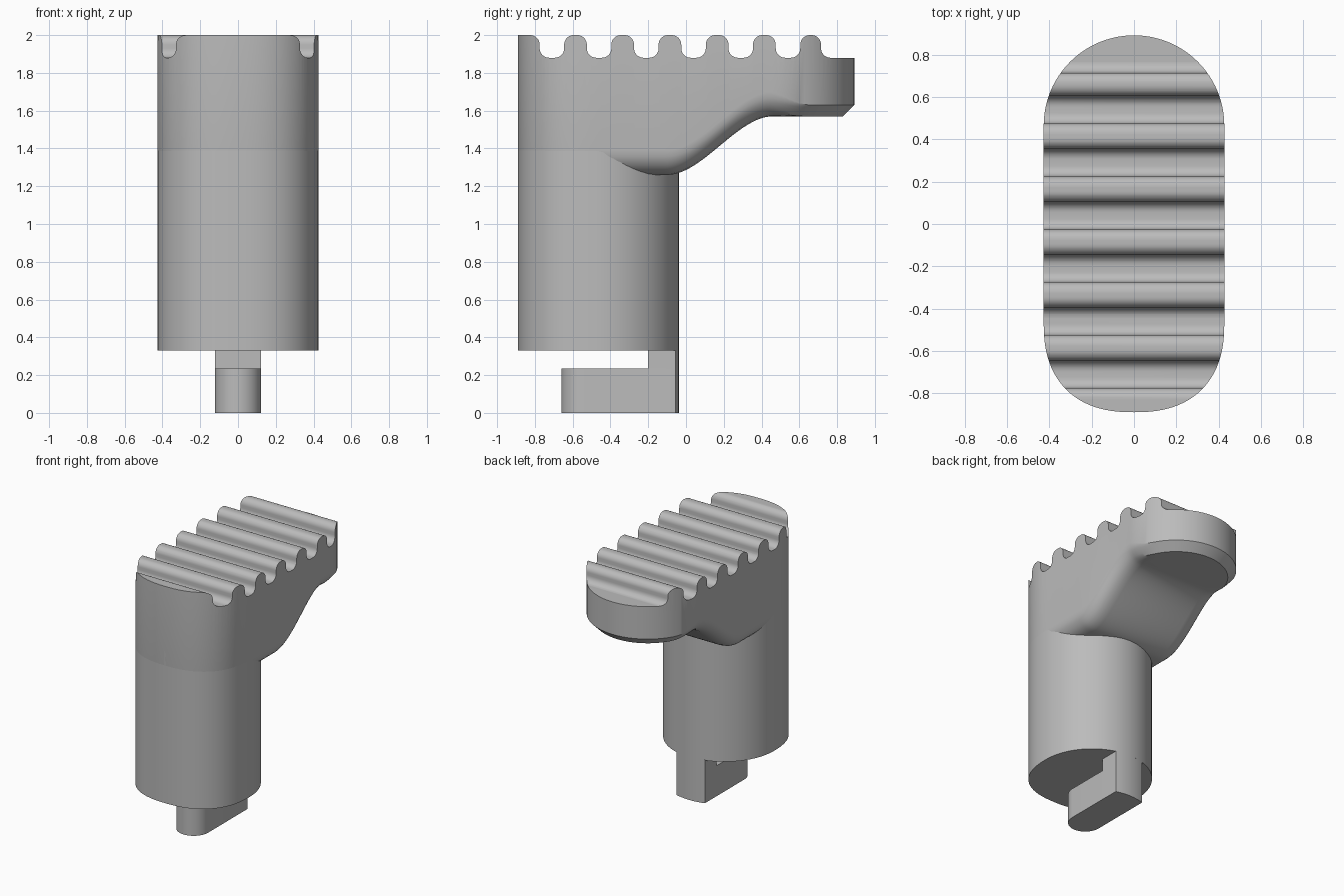
import bpy, bmesh
from math import sin, cos, pi, sqrt, radians, copysign

old = bpy.data.objects.get("Cube")
if old:
    bpy.data.objects.remove(old, do_unlink=True)

grey = bpy.data.materials.new("plain_grey")
grey.use_nodes = True
grey.diffuse_color = (0.5, 0.5, 0.5, 1)
grey.node_tree.nodes["Principled BSDF"].inputs["Base Color"].default_value = (0.5, 0.5, 0.5, 1)

HALF = 0.427      # half width of the body
MID = 0.465       # distance of the end arc centres from y = 0


def make_object(name, bm):
    bmesh.ops.remove_doubles(bm, verts=bm.verts, dist=1e-5)
    bmesh.ops.recalc_face_normals(bm, faces=bm.faces)
    mesh = bpy.data.meshes.new(name)
    bm.to_mesh(mesh)
    bm.free()
    mesh.materials.append(grey)
    obj = bpy.data.objects.new(name, mesh)
    bpy.context.collection.objects.link(obj)
    return obj


def smooth(obj):
    bpy.ops.object.select_all(action='DESELECT')
    obj.select_set(True)
    bpy.context.view_layer.objects.active = obj
    bpy.ops.object.shade_smooth_by_angle(angle=radians(30))


def prism(name, points, offset):
    """Extrude a closed loop of 3D points along an offset vector."""
    bm = bmesh.new()
    face = bm.faces.new([bm.verts.new(p) for p in points])
    grown = bmesh.ops.extrude_face_region(bm, geom=[face])["geom"]
    bmesh.ops.translate(bm, vec=offset, verts=[v for v in grown if isinstance(v, bmesh.types.BMVert)])
    return make_object(name, bm)


def front_arc(a):
    """Slightly squared front curve; a runs from the tip (0) to the side (pi/2)."""
    e = 2 / 2.4
    return HALF * sin(a) ** e, -MID - (0.89 - MID) * max(cos(a), 0) ** e


def back_arc(a):
    """Round curve; a runs from the side (0) to the back tip (pi/2)."""
    return HALF * cos(a), HALF * sin(a)


def mirrored(side):
    """Close a +x half outline running from front tip to back tip."""
    return side + [(-x, y) for x, y in reversed(side[1:-1])]


def smoothstep(a, b, v):
    t = min(max((v - a) / (b - a), 0), 1)
    return t * t * (3 - 2 * t)


STEPS = 24
front = [front_arc(pi / 2 * i / STEPS) for i in range(STEPS + 1)]
quarter = [back_arc(pi / 2 * i / STEPS) for i in range(STEPS + 1)]
front[0] = (0, -0.89)

# Column: squared front, round back
side = front + [(x, y - MID) for x, y in quarter[1:]]
side[-1] = (0, -MID + HALF)
column = prism("column", [(x * 0.999, y, 0.33) for x, y in mirrored(side)], (0, 0, 1.17))
smooth(column)

# Head: long rounded plan with a curved underside and softened lower rim
straight = [(HALF, -MID + 2 * MID * i / 48) for i in range(1, 48)]
side = front + straight + [(x, y + MID) for x, y in quarter]
side[-1] = (0, MID + HALF)
outline = mirrored(side)
N = len(outline)


def underside(y):
    return 1.26 + 0.31 * smoothstep(-0.1, 0.46, y)


def rim_lift(y, d):
    """Rounded rim near the column turning into a chamfer at the back."""
    r = 0.13
    fillet = r - sqrt(max(r * r - (r - d) ** 2, 0))
    chamfer = max(0.06 - d, 0)
    k = smoothstep(0.42, 0.66, y)
    return fillet * (1 - k) + chamfer * k


def inset(i, d):
    (x0, y0), (x1, y1) = outline[i - 1], outline[(i + 1) % N]
    tx, ty = x1 - x0, y1 - y0
    n = sqrt(tx * tx + ty * ty)
    x, y = outline[i]
    return x - ty / n * d, y + tx / n * d


bm = bmesh.new()
rings = [[bm.verts.new((x, y, 2.02)) for x, y in outline]]
for d in (0, 0.004, 0.013, 0.027, 0.043, 0.06, 0.09, 0.13):
    ring = []
    for i in range(N):
        x, y = inset(i, d)
        ring.append(bm.verts.new((x, y, underside(y) + rim_lift(outline[i][1], d))))
    rings.append(ring)
for upper, lower in zip(rings, rings[1:]):
    for i in range(N):
        j = (i + 1) % N
        bm.faces.new((upper[i], upper[j], lower[j], lower[i]))
bm.faces.new(rings[0])
last = rings[-1]
for i in range(N // 2):
    loop = [last[i], last[i + 1], last[N - i - 1], last[(N - i) % N]]
    bm.faces.new(list(dict.fromkeys(loop)))
head = make_object("ridged_head", bm)

# Ridge cutter: rounded waves across the top, flat step at the back
TOP, LOW, R = 2.0, 1.88, 0.05


def corner(cy, cz, a0, a1):
    return [(cy + R * cos(radians(a0 + (a1 - a0) * i / 8)),
             cz + R * sin(radians(a0 + (a1 - a0) * i / 8))) for i in range(9)]


wave = [(-1.0, TOP)]
for k in range(7):
    fall = -0.775 + 0.25 * k - (0.01 if k == 6 else 0)
    wave += corner(fall - R, TOP - R, 90, 0) + corner(fall + R, LOW + R, 180, 270)
    if k < 6:
        rise = -0.645 + 0.25 * k
        wave += corner(rise - R, LOW + R, 270, 360) + corner(rise + R, TOP - R, 180, 90)
wave += [(1.0, LOW), (1.0, 2.1), (-1.0, 2.1)]
cutter = prism("ridge_cutter", [(-0.6, y, z) for y, z in wave], (1.2, 0, 0))
cutter.hide_render = True
cut = head.modifiers.new("ridges", 'BOOLEAN')
cut.operation = 'DIFFERENCE'
cut.solver = 'EXACT'
cut.object = cutter
bpy.ops.object.select_all(action='DESELECT')
head.select_set(True)
bpy.context.view_layer.objects.active = head
bpy.ops.object.modifier_apply(modifier=cut.name)
bpy.data.objects.remove(cutter, do_unlink=True)
smooth(head)

# Key: foot with a round front, and a stem joining it to the column
W = 0.122
heel = []
for i in range(9):
    x = W - 2 * W * i / 8
    heel.append((x, -MID + sqrt(HALF ** 2 - x * x)))
toe = [(-W * cos(pi * i / 20), -0.66 + W - W * sin(pi * i / 20)) for i in range(21)]
foot = prism("key_foot", [(x, y, 0) for x, y in heel + toe], (0, 0, 0.235))
smooth(foot)
stem_plan = heel + [(-W, -0.2), (W, -0.2)]
stem = prism("key_stem", [(x, y, 0.235) for x, y in stem_plan], (0, 0, 0.1))
smooth(stem)
